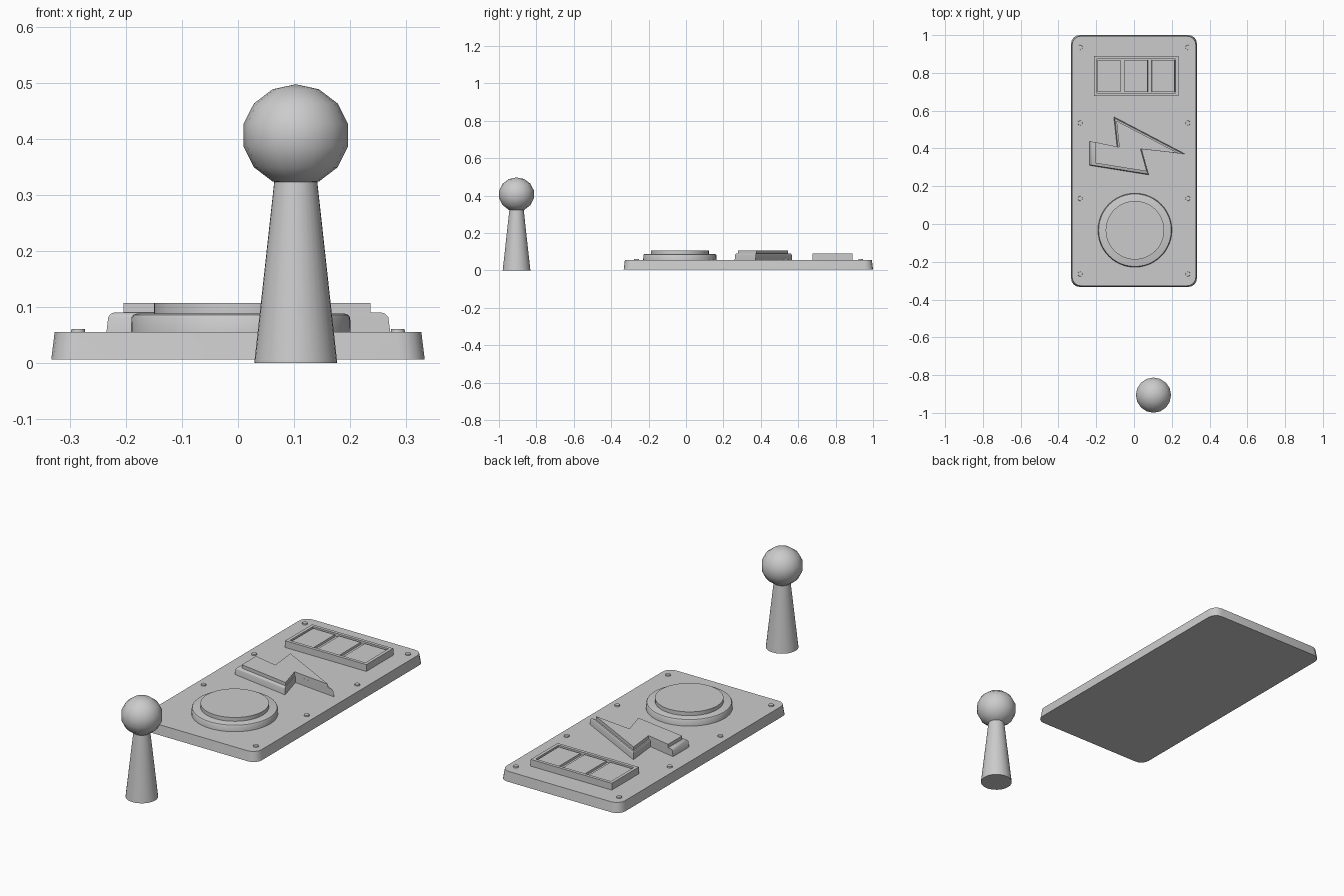
import bpy, bmesh
from math import sin, cos, pi, radians

if "Cube" in bpy.data.objects:
    bpy.data.objects.remove(bpy.data.objects["Cube"])


def finish(bm, name, smooth=True):
    bmesh.ops.recalc_face_normals(bm, faces=bm.faces)
    mesh = bpy.data.meshes.new(name)
    bm.to_mesh(mesh)
    bm.free()
    ob = bpy.data.objects.new(name, mesh)
    bpy.context.collection.objects.link(ob)
    if smooth:
        bpy.ops.object.select_all(action='DESELECT')
        bpy.context.view_layer.objects.active = ob
        ob.select_set(True)
        bpy.ops.object.shade_smooth_by_angle(angle=radians(35))
    return ob


def prism(name, sections, smooth=True):
    """Closed solid through a list of (outline, z) sections."""
    bm = bmesh.new()
    rings = [[bm.verts.new((x, y, z)) for x, y in pts] for pts, z in sections]
    n = len(rings[0])
    for a, b in zip(rings, rings[1:]):
        for i in range(n):
            j = (i + 1) % n
            bm.faces.new((a[i], a[j], b[j], b[i]))
    bm.faces.new(rings[0][::-1])
    bm.faces.new(rings[-1])
    return finish(bm, name, smooth)


def circle(cx, cy, r, n=48):
    return [(cx + r * cos(2 * pi * i / n), cy + r * sin(2 * pi * i / n)) for i in range(n)]


def rounded_rect(x0, x1, y0, y1, r, steps=4):
    pts = []
    for k, (cx, cy) in enumerate([(x1 - r, y1 - r), (x0 + r, y1 - r),
                                  (x0 + r, y0 + r), (x1 - r, y0 + r)]):
        for i in range(steps + 1):
            a = pi / 2 * (k + i / steps)
            pts.append((cx + r * cos(a), cy + r * sin(a)))
    return pts


def rect(x0, x1, y0, y1):
    return [(x0, y0), (x1, y0), (x1, y1), (x0, y1)]


def scaled(pts, s, cx, cy):
    return [(cx + (x - cx) * s, cy + (y - cy) * s) for x, y in pts]


TOP = 0.055

# Base plate with slightly sloping sides
prism("base_plate", [(rounded_rect(-.333, .333, -.333, 1.0, .045), .006),
                     (rounded_rect(-.327, .327, -.327, .994, .045), TOP)])

# Screw heads, four down each side
for side in (-1, 1):
    for i in range(4):
        x, y = side * .285, -.265 + .4 * i
        prism("screw_head", [(circle(x, y, .013, 12), TOP - .003),
                             (circle(x, y, .012, 12), .061)])

# Round button: collar and raised disc
BX, BY = .005, -.033
prism("button_collar", [(circle(BX, BY, .196), TOP - .003), (circle(BX, BY, .195), .081),
                        (circle(BX, BY, .192), .086), (circle(BX, BY, .186), .088)])
prism("button_disc", [(circle(BX, BY, .155), .08), (circle(BX, BY, .155), .107)])

# Zigzag button: bevelled base and smaller raised top
bolt = [(-.107, .568), (-.235, .308), (0, 0)]
bolt = [(-.107, .568), (-.090, .408), (-.235, .438), (-.235, .310),
        (.078, .260), (.040, .396), (.272, .370)]
bolt_c = (.0, .403)
prism("zigzag_base", [(bolt, TOP - .003), (scaled(bolt, .985, *bolt_c), .082),
                      (scaled(bolt, .965, *bolt_c), .088),
                      (scaled(bolt, .94, *bolt_c), .090)])
zig_top = scaled(bolt, .87, *bolt_c)
prism("zigzag_top", [(zig_top, .085), (zig_top, .107)], False)

# Display frame: box with a recessed top
X0, X1, Y0, Y1 = -.213, .235, .677, .890
inner = rect(X0 + .016, X1 - .016, Y0 + .016, Y1 - .016)
prism("display_frame", [(rect(X0, X1, Y0, Y1), TOP - .003), (rect(X0, X1, Y0, Y1), .089),
                        (inner, .089), (inner, .074)], False)

# Three square tiles in the frame
for i in range(3):
    x = -.132 + .143 * i
    prism("display_tile", [(rect(x - .062, x + .062, .698, .869), .073),
                           (rect(x - .060, x + .060, .700, .867), .084)], False)

# Lever: tapered post and ball knob
LX, LY = .103, -.906
prism("lever_post", [(circle(LX, LY, .074, 32), 0), (circle(LX, LY, .036, 32), .345)])
bm = bmesh.new()
bmesh.ops.create_uvsphere(bm, u_segments=16, v_segments=7, radius=.0955)
bmesh.ops.scale(bm, vec=(1, 1, .955), verts=bm.verts)
bmesh.ops.translate(bm, vec=(LX, LY, .406), verts=bm.verts)
knob = finish(bm, "lever_knob", False)
for p in knob.data.polygons:
    p.use_smooth = True
